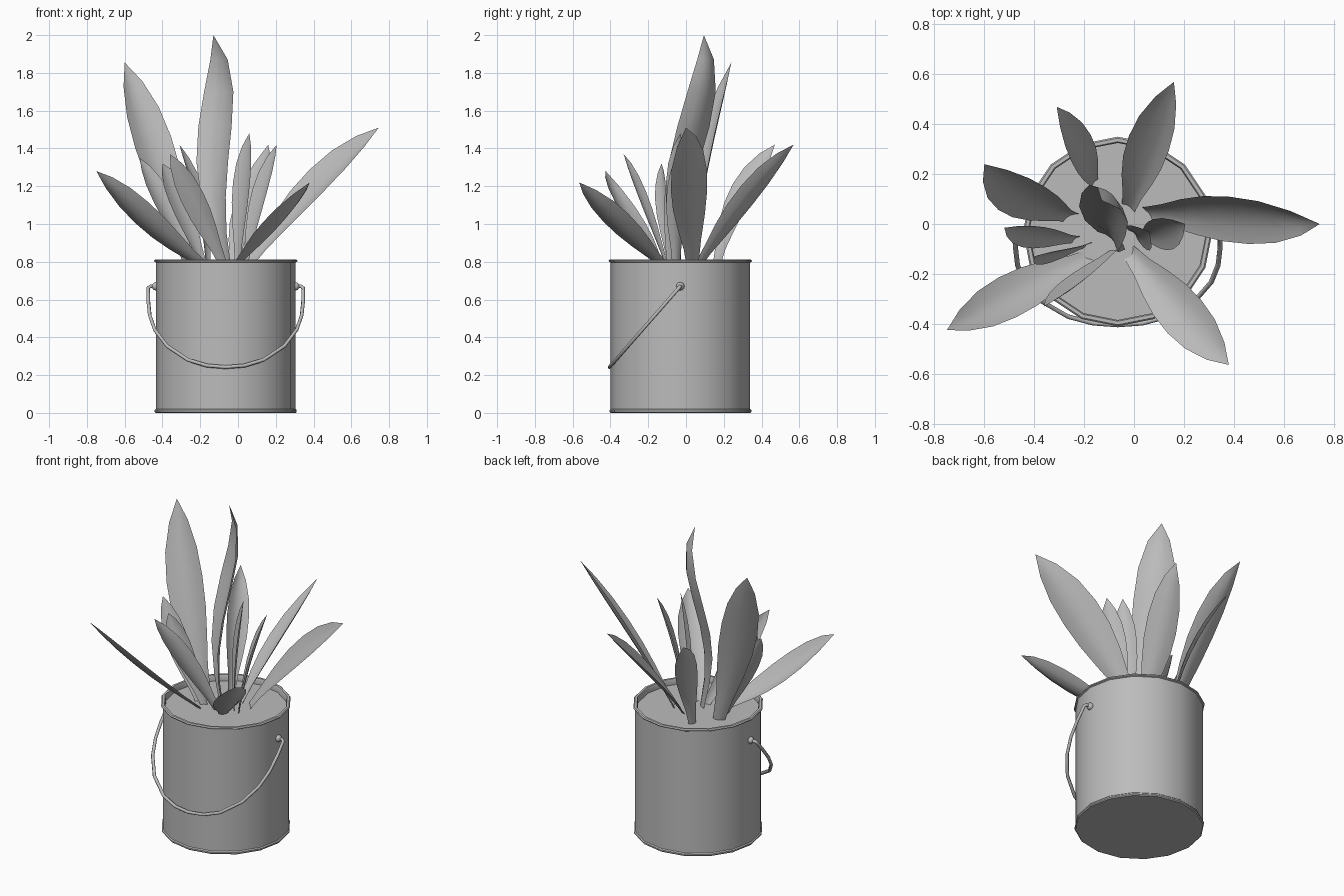
import bpy, bmesh, math
from mathutils import Vector

cube = bpy.data.objects.get("Cube")
if cube:
    bpy.data.objects.remove(cube, do_unlink=True)

grey = bpy.data.materials.new("plain_grey")
grey.use_nodes = True
grey.diffuse_color = (0.5, 0.5, 0.5, 1)
grey.node_tree.nodes["Principled BSDF"].inputs["Base Color"].default_value = (0.5, 0.5, 0.5, 1)

CENTRE = Vector((-0.065, -0.03, 0))
SIDES = 16


def finish(name, bm):
    """Turn a bmesh into a grey, smooth-by-angle object."""
    mesh = bpy.data.meshes.new(name)
    bm.to_mesh(mesh)
    bm.free()
    mesh.materials.append(grey)
    obj = bpy.data.objects.new(name, mesh)
    bpy.context.collection.objects.link(obj)
    bpy.ops.object.select_all(action='DESELECT')
    obj.select_set(True)
    bpy.context.view_layer.objects.active = obj
    bpy.ops.object.shade_smooth_by_angle(angle=math.radians(40))
    return obj


def lathe(name, profile):
    """Spin (radius, height) points about the bucket axis, capping both ends."""
    bm = bmesh.new()
    rings = []
    for r, z in profile:
        ring = []
        for i in range(SIDES):
            a = math.tau * i / SIDES
            ring.append(bm.verts.new(CENTRE + Vector((r * math.cos(a), r * math.sin(a), z))))
        rings.append(ring)
    for low, high in zip(rings, rings[1:]):
        for i in range(SIDES):
            j = (i + 1) % SIDES
            bm.faces.new((low[i], low[j], high[j], high[i]))
    bm.faces.new(rings[0][::-1])
    bm.faces.new(rings[-1])
    return finish(name, bm)


# Bucket with rolled rims, closed by the soil surface
lathe("bucket", [
    (0.37, 0), (0.376, 0.006), (0.376, 0.014), (0.37, 0.02),
    (0.37, 0.796), (0.378, 0.8), (0.38, 0.806), (0.374, 0.812),
    (0.36, 0.812), (0.355, 0.8), (0.355, 0.775)])

# Wire handle hanging forward, mirrored from one half
half = [(0.36, 0), (0.4, 0), (0.41, 0.02), (0.41, 0.18), (0.402, 0.36),
        (0.375, 0.54), (0.31, 0.74), (0.2, 0.91), (0.1, 0.98)]
path = half + [(0, 1)] + [(-x, d) for x, d in reversed(half)]
curve = bpy.data.curves.new("handle", 'CURVE')
curve.dimensions = '3D'
curve.bevel_depth = 0.01
curve.bevel_resolution = 1
curve.use_fill_caps = True
spline = curve.splines.new('POLY')
spline.points.add(len(path) - 1)
for point, (x, d) in zip(spline.points, path):
    point.co = (CENTRE.x + x, CENTRE.y - 0.375 * d, 0.67 - 0.428 * d, 1)
spline.use_smooth = True
curve.materials.append(grey)
bpy.context.collection.objects.link(bpy.data.objects.new("handle", curve))

# Round ears where the handle meets the bucket
for side, name in ((1, "left_ear"), (-1, "right_ear")):
    bm = bmesh.new()
    bmesh.ops.create_uvsphere(bm, u_segments=10, v_segments=6, radius=0.022)
    bmesh.ops.translate(bm, verts=bm.verts, vec=CENTRE + Vector((side * 0.37, 0, 0.67)))
    finish(name, bm)

# Half-width of a blade from root to tip
BLADE = [(0, 0.32), (0.15, 0.48), (0.3, 0.75), (0.45, 0.95),
         (0.6, 1), (0.75, 0.88), (0.89, 0.52), (1, 0)]


def along(points, t):
    """Smooth curve through evenly spaced points."""
    last = len(points) - 1
    total = Vector()
    for i, p in enumerate(points):
        weight = 1
        for j in range(last + 1):
            if j != i:
                weight *= (t * last - j) / (i - j)
        total += weight * p
    return total


def leaf(name, half_width, *spine):
    """Curved, cupped sheet along the spine points."""
    w = Vector(half_width)
    spine = [Vector(p) for p in spine]
    normal = (spine[-1] - spine[0]).cross(w).normalized()
    if normal.z < 0:
        normal.negate()
    bm = bmesh.new()
    rows = []
    for t, width in BLADE:
        c = along(spine, t)
        if width == 0:
            rows.append([bm.verts.new(c)])
            continue
        cup = w.length * 0.32 * width
        rows.append([bm.verts.new(c + w * width * s + normal * cup * (s * s - 0.5))
                     for s in (-1, -0.5, 0, 0.5, 1)])
    for a, b in zip(rows, rows[1:]):
        for i in range(4):
            if len(b) == 1:
                bm.faces.new((a[i], a[i + 1], b[0]))
            else:
                bm.faces.new((a[i], a[i + 1], b[i + 1], b[i]))
    bmesh.ops.recalc_face_normals(bm, faces=bm.faces)
    return finish(name, bm)


G = 0.77  # soil height
leaf("leaf_far_left", (0.04, -0.095, -0.055), (0.05, 0.04, G), (0.36, 0.03, 1.15), (0.745, 0, 1.51))
leaf("leaf_front_left", (0.067, 0.067, 0.02), (-0.02, -0.11, G), (0.17, -0.33, 0.975), (0.38, -0.565, 1.22))
leaf("leaf_front_right", (-0.035, 0.08, -0.055), (-0.17, -0.13, G), (-0.455, -0.275, 0.995), (-0.75, -0.425, 1.28))
leaf("leaf_front_upright", (0.055, 0.012, 0.03), (-0.07, -0.1, G), (-0.21, -0.21, 1.08), (-0.36, -0.33, 1.37))
leaf("leaf_tall_right", (0.095, 0.045, 0.03), (-0.25, 0.03, G), (-0.42, 0.095, 1.32), (-0.6, 0.24, 1.855))
leaf("leaf_tall_centre", (0.088, -0.085, 0), (-0.06, -0.07, G), (-0.115, -0.05, 1.08),
     (-0.12, 0.02, 1.39), (-0.09, 0.095, 1.7), (-0.13, 0.095, 2.0))
leaf("leaf_back_left", (0.08, -0.03, 0.05), (-0.02, 0.06, G), (0.05, 0.28, 1.08), (0.16, 0.57, 1.42))
leaf("leaf_back_right", (0.038, 0.055, -0.025), (-0.16, 0.16, G), (-0.205, 0.275, 1.12), (-0.31, 0.47, 1.42))
leaf("leaf_right_outer", (0.045, 0.04, 0.02), (-0.23, -0.06, G), (-0.38, -0.05, 1.08), (-0.52, -0.015, 1.35))
leaf("leaf_right_inner", (0.05, 0.03, 0.02), (-0.18, -0.08, G), (-0.3, -0.12, 1.09), (-0.4, -0.13, 1.32))
leaf("leaf_left_inner", (0.045, -0.05, 0), (0, -0.04, G), (0.02, -0.05, 1.15), (0.06, -0.03, 1.48))
leaf("leaf_left_outer", (0.04, -0.06, 0), (0.04, -0.05, G), (0.11, -0.04, 1.12), (0.205, 0, 1.42))
